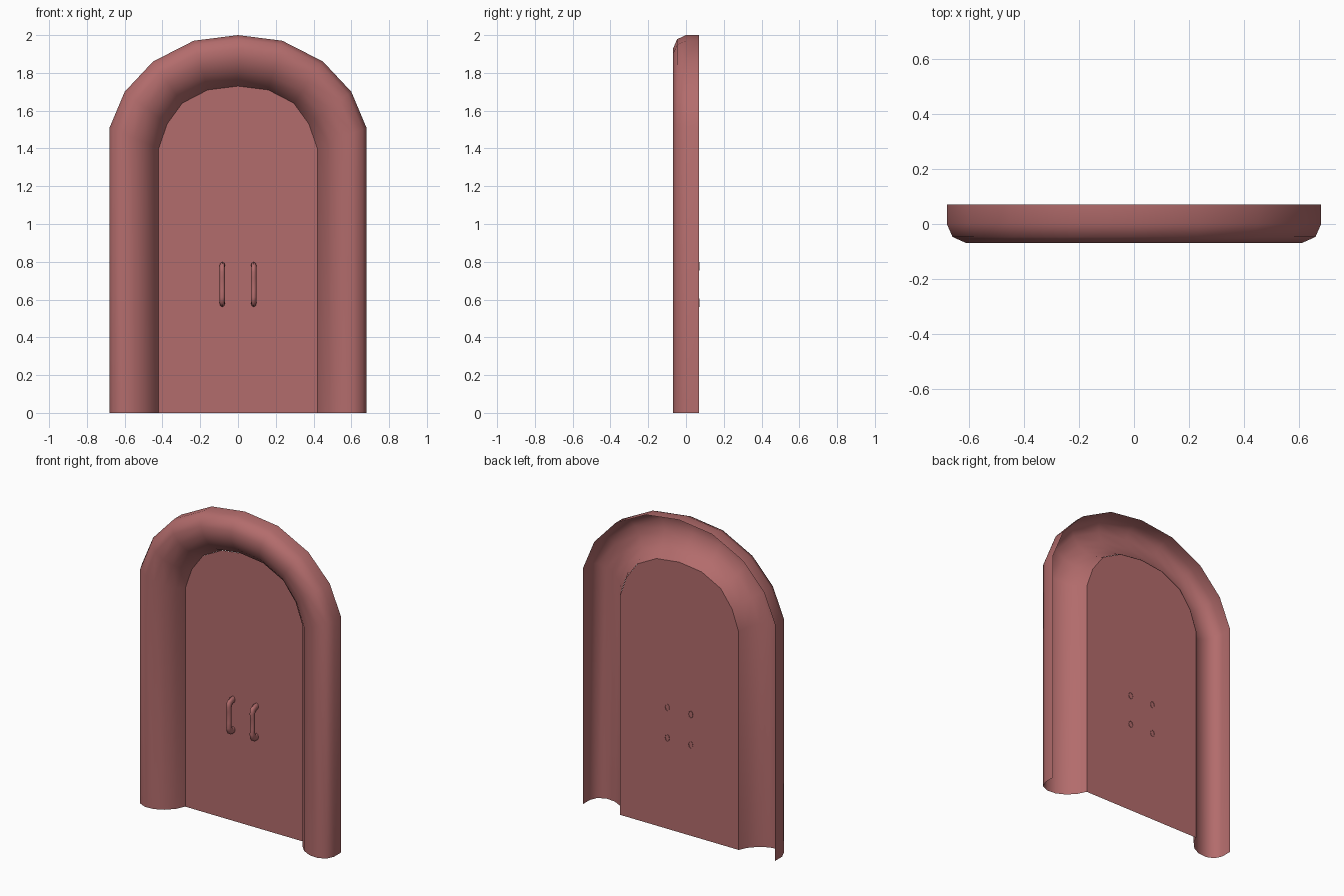
import bpy, bmesh, math
from mathutils import Vector

if "Cube" in bpy.data.objects:
    bpy.data.objects.remove(bpy.data.objects["Cube"])

mat = bpy.data.materials.new("red_paint")
mat.diffuse_color = (0.45, 0.15, 0.15, 1)
mat.use_nodes = True
mat.node_tree.nodes["Principled BSDF"].inputs["Base Color"].default_value = mat.diffuse_color


def make_object(name, verts, faces, angle=None):
    mesh = bpy.data.meshes.new(name)
    mesh.from_pydata(verts, [], faces)
    bm = bmesh.new()
    bm.from_mesh(mesh)
    bm.normal_update()
    bm.to_mesh(mesh)
    bm.free()
    ob = bpy.data.objects.new(name, mesh)
    bpy.context.collection.objects.link(ob)
    mesh.materials.append(mat)
    if angle:
        bpy.ops.object.select_all(action='DESELECT')
        ob.select_set(True)
        bpy.context.view_layer.objects.active = ob
        bpy.ops.object.shade_smooth_by_angle(angle=math.radians(angle))
    return ob


def mirrored(half):
    return half + [(-x, z) for x, z in reversed(half[:-1])]


# Arch outlines in (x, z), right half from the floor to the crown
outer = mirrored([(0.68, 0), (0.68, 1.51), (0.60, 1.70), (0.45, 1.86), (0.235, 1.97), (0, 2.0)])
inner = mirrored([(0.42, 0), (0.42, 1.40), (0.375, 1.53), (0.295, 1.64), (0.16, 1.71), (0, 1.73)])

# Frame: rounded open-backed moulding; (outer-to-inner fraction, y)
profile = [(0, 0.07), (0, 0), (0.08, -0.047), (0.27, -0.069), (0.50, -0.064),
           (0.72, -0.035), (0.90, 0.015), (1, 0.07)]
n = len(profile)
verts = [(o[0] + (i[0] - o[0]) * t, y, o[1] + (i[1] - o[1]) * t)
         for o, i in zip(outer, inner) for t, y in profile]
faces = [(k * n + j, k * n + j + 1, (k + 1) * n + j + 1, (k + 1) * n + j)
         for k in range(len(outer) - 1) for j in range(n - 1)]
make_object("arch_frame", verts, faces, 50)

# Door: a single flat sheet filling the opening
make_object("door_panel", [(x, 0.068, z) for x, z in reversed(inner)], [tuple(range(len(inner)))])


# Handles: bowed pulls, thicker towards the ends; (y, z, in-plane radius)
def handle(name, x):
    half = [(0.071, 0.777, 0.022), (0.050, 0.777, 0.022), (0.034, 0.767, 0.023),
            (0.027, 0.745, 0.018), (0.028, 0.715, 0.014)]
    path = half + [(0.028, 0.68, 0.013)] + [(y, 1.36 - z, r) for y, z, r in reversed(half)]
    sides, vs, fs = 8, [], []
    for k, (y, z, r) in enumerate(path):
        a, b = path[max(k - 1, 0)], path[min(k + 1, len(path) - 1)]
        tan = Vector((0, b[0] - a[0], b[1] - a[1])).normalized()
        side = tan.cross(Vector((1, 0, 0)))
        for s in range(sides):
            ang = 2 * math.pi * s / sides
            vs.append(Vector((x + 0.015 * math.cos(ang), y, z)) + side * r * math.sin(ang))
    for k in range(len(path) - 1):
        for s in range(sides):
            t = (s + 1) % sides
            fs.append((k * sides + s, k * sides + t, (k + 1) * sides + t, (k + 1) * sides + s))
    ob = make_object(name, vs, fs, 60)
    bm = bmesh.new()
    bm.from_mesh(ob.data)
    bmesh.ops.recalc_face_normals(bm, faces=bm.faces)
    bm.to_mesh(ob.data)
    bm.free()


handle("left_handle", -0.083)
handle("right_handle", 0.083)
